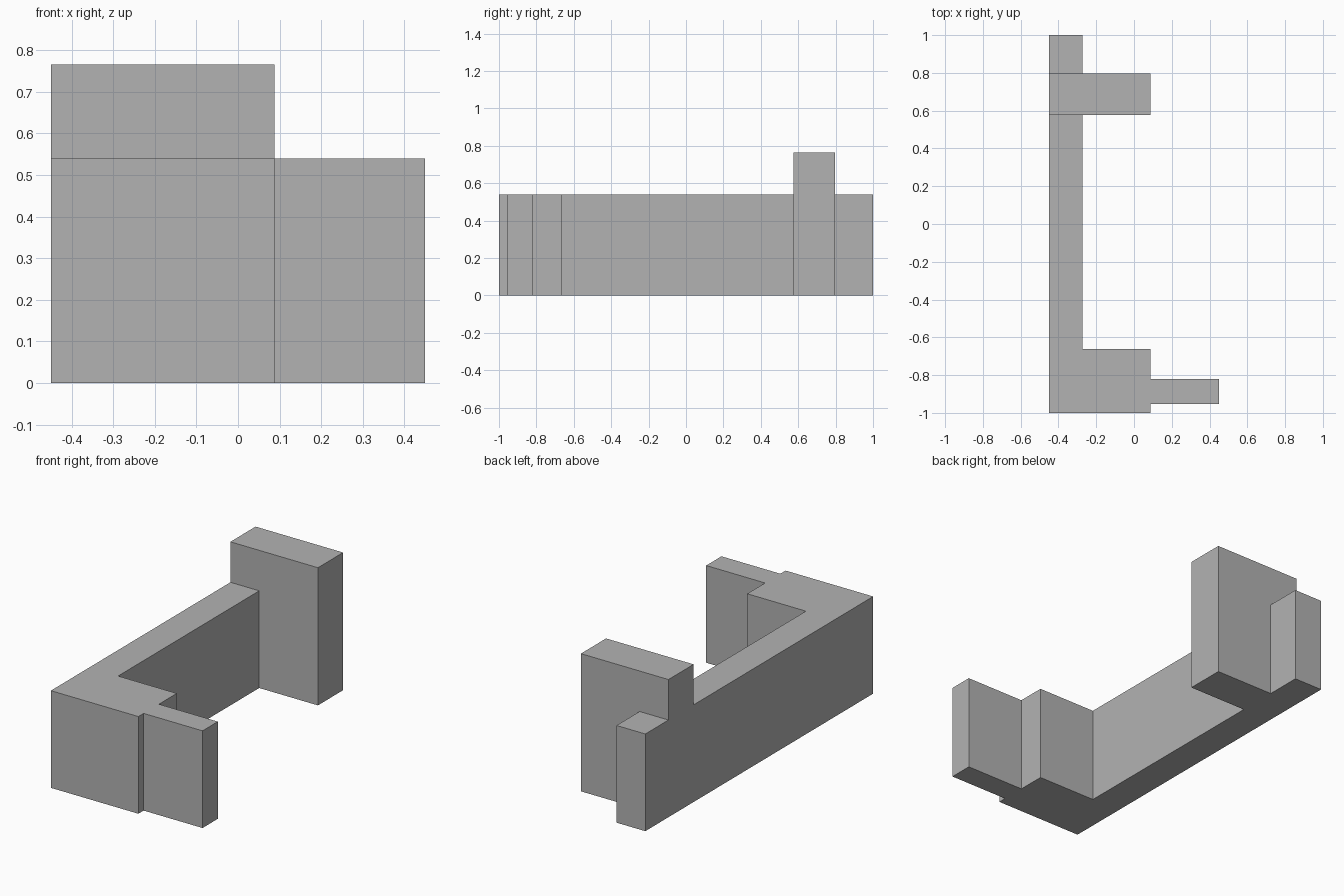
import bpy
import bmesh

if "Cube" in bpy.data.objects:
    bpy.data.objects.remove(bpy.data.objects["Cube"])

grey = bpy.data.materials.new("plain grey")
grey.diffuse_color = (0.45, 0.45, 0.45, 1)
grey.use_nodes = True
grey.node_tree.nodes["Principled BSDF"].inputs["Base Color"].default_value = grey.diffuse_color


def prism(name, outline, height):
    """Extrude a counter-clockwise plan outline up from the ground."""
    bm = bmesh.new()
    base = bm.faces.new([bm.verts.new((x, y, 0)) for x, y in outline])
    top = bmesh.ops.extrude_face_region(bm, geom=[base], use_keep_orig=True)["geom"]
    bmesh.ops.translate(bm, vec=(0, 0, height),
                        verts=[v for v in top if isinstance(v, bmesh.types.BMVert)])
    bmesh.ops.recalc_face_normals(bm, faces=bm.faces)
    mesh = bpy.data.meshes.new(name)
    bm.to_mesh(mesh)
    bm.free()
    mesh.materials.append(grey)
    obj = bpy.data.objects.new(name, mesh)
    bpy.context.collection.objects.link(obj)
    return obj


def rect(x0, x1, y0, y1):
    return [(x0, y0), (x1, y0), (x1, y1), (x0, y1)]


left, wall, arm, tip = -0.45, -0.273, 0.088, 0.45
low, high = 0.54, 0.765
y_pillar, y_back = 0.576, 0.797

# Long wall with the front block and its narrow tongue
prism("long_wall", [(left, -1), (arm, -1), (arm, -0.954), (tip, -0.954),
                    (tip, -0.82), (arm, -0.82), (arm, -0.663), (wall, -0.663),
                    (wall, y_pillar), (left, y_pillar)], low)
# Tall block crossing the wall
prism("tall_block", rect(left, arm, y_pillar, y_back), high)
# Short wall end behind the tall block
prism("wall_end", rect(left, wall, y_back, 1), low)
